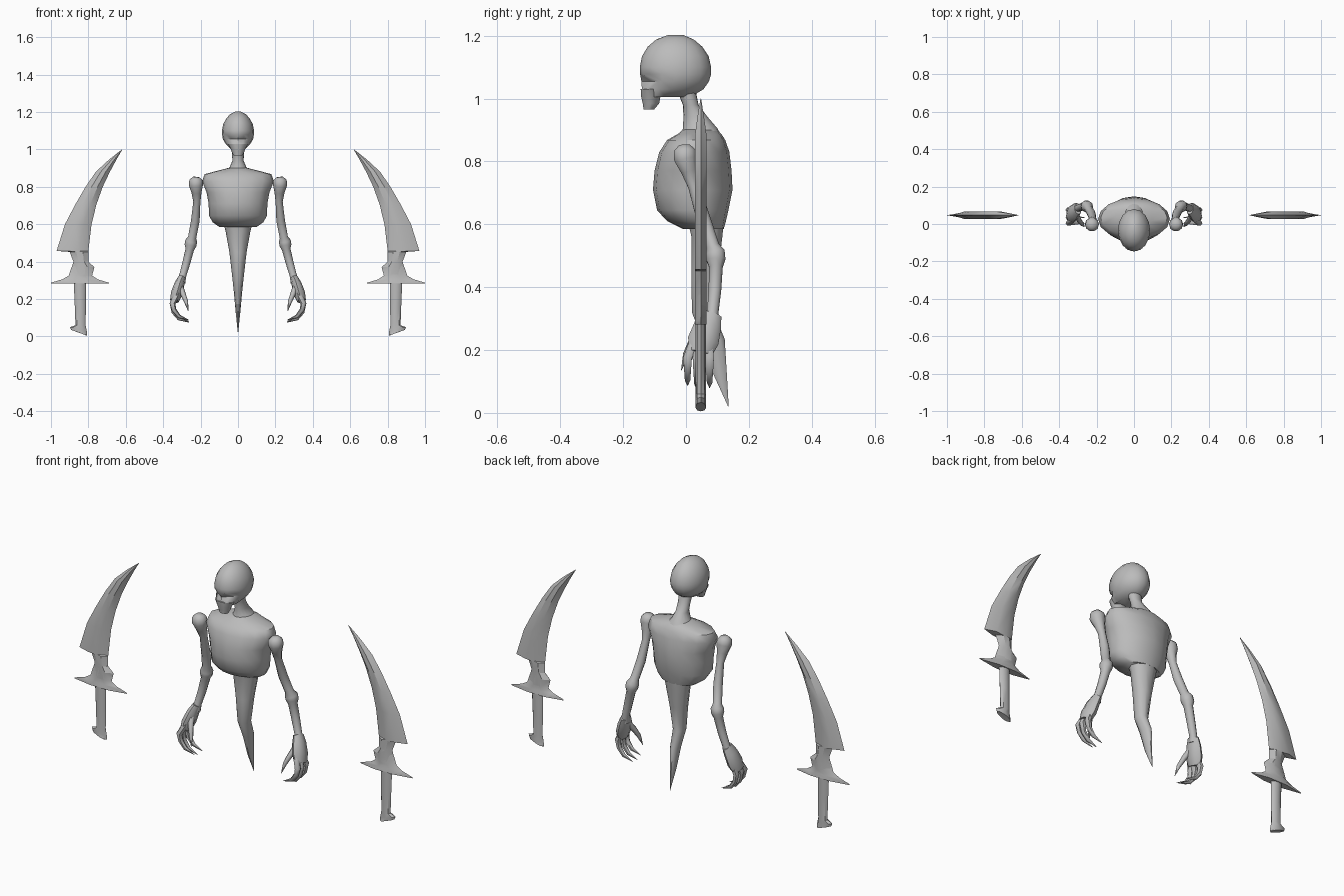
import bpy, bmesh, math
from mathutils import Vector

cube = bpy.data.objects.get("Cube")
if cube:
    bpy.data.objects.remove(cube, do_unlink=True)

bone = bpy.data.materials.new("bone grey")
bone.use_nodes = True
bone.diffuse_color = (0.5, 0.5, 0.5, 1)
bone.node_tree.nodes["Principled BSDF"].inputs["Base Color"].default_value = (0.5, 0.5, 0.5, 1)


def loft(name, rings, angle=45, mirror=False, adjust=None):
    """Skin a list of equal-sized point rings and close both ends."""
    bm = bmesh.new()
    loops = [[bm.verts.new(p) for p in ring] for ring in rings]
    for a, b in zip(loops, loops[1:]):
        for i in range(len(a)):
            j = (i + 1) % len(a)
            bm.faces.new((a[i], a[j], b[j], b[i]))
    bm.faces.new(loops[0])
    bm.faces.new(loops[-1])
    if adjust:
        for v in bm.verts:
            adjust(v.co)
    bmesh.ops.remove_doubles(bm, verts=bm.verts, dist=0.0005)
    bmesh.ops.recalc_face_normals(bm, faces=bm.faces)
    mesh = bpy.data.meshes.new(name)
    bm.to_mesh(mesh)
    bm.free()
    mesh.materials.append(bone)
    obj = bpy.data.objects.new(name, mesh)
    bpy.context.collection.objects.link(obj)
    if mirror:
        mod = obj.modifiers.new("Mirror", 'MIRROR')
        mod.use_clip = False
        mod.use_mirror_merge = False
    bpy.ops.object.select_all(action='DESELECT')
    obj.select_set(True)
    bpy.context.view_layer.objects.active = obj
    bpy.ops.object.shade_smooth_by_angle(angle=math.radians(angle))
    return obj


def oval(z, half_w, front, back, mid=0.5, n=16):
    """Level ring, widest at the given fraction between front and back."""
    c = front + (back - front) * mid
    ring = []
    for i in range(n):
        t = math.tau * i / n
        s = math.sin(t)
        ring.append((half_w * math.cos(t), c + s * (back - c if s > 0 else c - front), z))
    return ring


def tube(name, path, n=8, flat=1.0):
    """Tapering limb through (x, y, z, radius) points."""
    pts = [Vector(p[:3]) for p in path]
    rings = []
    for i, p in enumerate(pts):
        d = (pts[min(i + 1, len(pts) - 1)] - pts[max(i - 1, 0)]).normalized()
        u = Vector((0, 1, 0)).cross(d).normalized()
        v = d.cross(u)
        r = path[i][3]
        rings.append([p + r * (math.cos(k * math.tau / n) * u + flat * math.sin(k * math.tau / n) * v)
                      for k in range(n)])
    return loft(name, rings, 60, True)


# Neck, rib cage and the tapering spine tail
loft("neck", [oval(*s) for s in (
    (1.03, .036, -.03, .03), (.98, .032, -.01, .04), (.94, .03, -.008, .07),
    (.905, .045, -.01, .10), (.87, .08, -.02, .12))])
loft("rib_cage", [oval(*s) for s in (
    (.905, .035, -.005, .09), (.888, .10, -.025, .112), (.868, .178, -.06, .125),
    (.83, .192, -.085, .138), (.77, .168, -.10, .145), (.71, .157, -.105, .148),
    (.645, .155, -.092, .135), (.61, .135, -.06, .127), (.585, .10, -.01, .12))])
loft("tail", [oval(*s, n=10) for s in (
    (.62, .08, .00, .125), (.56, .066, .015, .118), (.45, .046, .015, .105),
    (.32, .031, .017, .09), (.235, .022, .05, .125), (.125, .012, .085, .131),
    (.02, .001, .134, .136))])


# Skull with pressed-in eye sockets and nose
def press_face(co):
    if co.y < -.08 and 1.04 < co.z < 1.075 and .015 < abs(co.x) < .07:
        co.y += .024
    if co.y < -.12 and 1.02 < co.z < 1.035 and abs(co.x) < .005:
        co.y += .012


loft("skull", [oval(*s) for s in (
    (1.203, .012, -.055, -.01), (1.188, .042, -.095, .025), (1.165, .063, -.122, .052),
    (1.135, .079, -.14, .072), (1.10, .086, -.147, .08), (1.078, .085, -.146, .08),
    (1.055, .081, -.142, .073), (1.03, .066, -.148, .056), (1.005, .042, -.142, .015))],
    adjust=press_face)
loft("jaw", [oval(*s, n=10) for s in (
    (1.03, .055, -.146, -.07), (1.005, .04, -.144, -.08),
    (.985, .033, -.139, -.084), (.966, .024, -.136, -.10))])

# Arms with ball shoulder, elbow knuckle and wrist
tube("arms", [
    (-.222, -.005, .852, .018), (-.224, -.004, .835, .036), (-.225, -.002, .81, .038),
    (-.222, .01, .77, .027), (-.22, .025, .72, .019), (-.228, .055, .62, .023),
    (-.245, .085, .53, .022), (-.25, .093, .51, .032), (-.254, .095, .488, .032),
    (-.258, .095, .465, .023), (-.277, .092, .39, .021), (-.297, .085, .32, .019),
    (-.305, .08, .29, .025)], 10)
tube("palms", [
    (-.30, .082, .315, .02), (-.313, .07, .28, .027), (-.328, .055, .23, .031),
    (-.34, .045, .19, .024)], 8, 1.6)

# Clawed fingers and thumb
for label, y, drop in (("front", .005, .012), ("middle", .035, 0), ("back", .075, .005)):
    tube(label + "_fingers", [
        (-.325, .045 + (y - .035) * .6, .23, .016), (-.35, y, .175, .016),
        (-.342, y, .13 + drop, .013), (-.315, y, .095 + drop, .010),
        (-.262, y, .075 + drop, .001)], 6)
tube("thumbs", [
    (-.31, .05, .265, .018), (-.293, .02, .225, .014), (-.277, .0, .185, .011),
    (-.266, -.015, .135, .001)], 6)

# Curved swords: each section is a wedge from outer edge to inner edge
SWORD_Y, HALF = .047, .019


def wedge(z, a, b, t=HALF):
    p, q = a + (b - a) * .35, a + (b - a) * .7
    return [(a, SWORD_Y, z), (p, SWORD_Y - t, z), (q, SWORD_Y - t, z),
            (b, SWORD_Y, z), (q, SWORD_Y + t, z), (p, SWORD_Y + t, z)]


loft("blades", [wedge(*s) for s in (
    (1.0, -.62, -.618, .001), (.945, -.69, -.65, .010), (.88, -.76, -.685),
    (.80, -.815, -.723), (.705, -.87, -.757), (.60, -.925, -.783), (.457, -.97, -.80),
    (.452, -.90, -.80), (.40, -.88, -.80), (.33, -.90, -.78))], 30, True)
loft("guards", [wedge(*s) for s in (
    (.40, -.875, -.80), (.37, -.89, -.768), (.325, -.905, -.78),
    (.305, -.94, -.75), (.287, -1.0, -.69), (.282, -1.0, -.69))], 30, True)


# Grips with a hooked pommel
def grip_ring(z, a, b, tilt=0):
    c, r = (a + b) / 2, (b - a) / 2
    return [(c + r * math.cos(k * math.pi / 4), SWORD_Y + .016 * math.sin(k * math.pi / 4),
             z - tilt * math.cos(k * math.pi / 4)) for k in range(8)]


loft("grips", [grip_ring(*s) for s in (
    (.29, -.878, -.812), (.17, -.873, -.813), (.06, -.869, -.815),
    (.038, -.898, -.808, .012), (.02, -.892, -.806, .014), (.015, -.862, -.812, .01))], 40, True)
